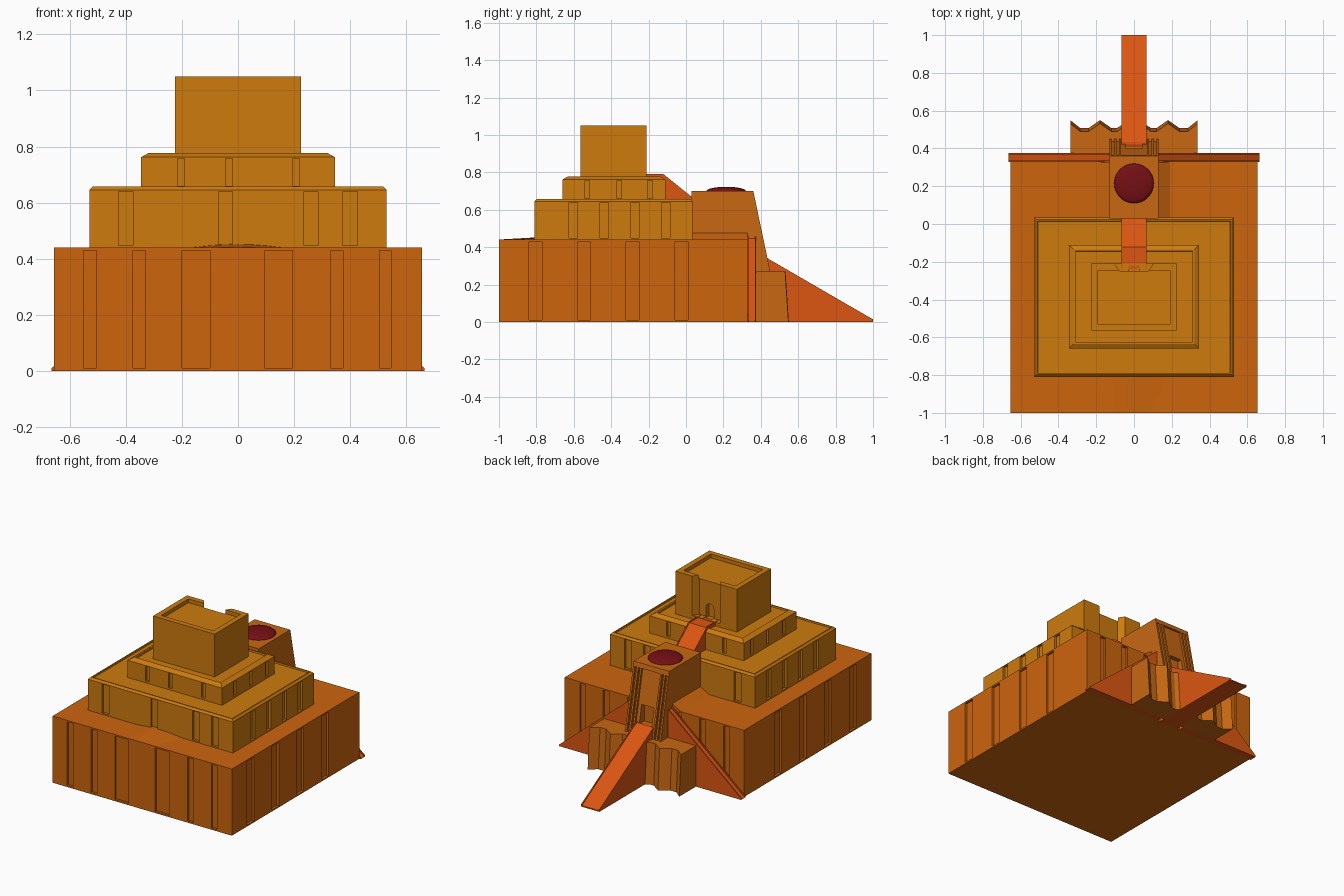
import bpy, bmesh, math

if "Cube" in bpy.data.objects:
    bpy.data.objects.remove(bpy.data.objects["Cube"])


def material(name, r, g, b):
    lin = lambda c: ((c / 255 + 0.055) / 1.055) ** 2.4 if c > 10 else c / 255 / 12.92
    m = bpy.data.materials.new(name)
    m.diffuse_color = (lin(r), lin(g), lin(b), 1)
    m.use_nodes = True
    m.node_tree.nodes["Principled BSDF"].inputs["Base Color"].default_value = m.diffuse_color
    return m


BRICK = material("burnt_brick", 205, 101, 13)
OCHRE = material("ochre_brick", 205, 123, 13)
STAIR = material("red_orange_stair", 219, 86, 17)
GATE = material("gate_brick", 200, 104, 18)
DOME = material("dark_red_dome", 118, 15, 20)


def add_object(name, bm, mat):
    bmesh.ops.recalc_face_normals(bm, faces=bm.faces)
    me = bpy.data.meshes.new(name)
    bm.to_mesh(me)
    bm.free()
    if mat:
        me.materials.append(mat)
    ob = bpy.data.objects.new(name, me)
    bpy.context.collection.objects.link(ob)
    return ob


def add_loft(bm, rings):
    """Closed solid through equal-length rings of points."""
    vs = [[bm.verts.new(p) for p in ring] for ring in rings]
    n = len(vs[0])
    for a, b in zip(vs, vs[1:]):
        for i in range(n):
            j = (i + 1) % n
            bm.faces.new((a[i], a[j], b[j], b[i]))
    bm.faces.new(vs[0][::-1])
    bm.faces.new(vs[-1])


def loft(name, solids, mat):
    bm = bmesh.new()
    for rings in solids:
        add_loft(bm, rings)
    return add_object(name, bm, mat)


def along_x(profile, x0, x1):
    return [[(x, y, z) for y, z in profile] for x in (x0, x1)]


def along_y(profile, y0, y1):
    return [[(x, y, z) for x, z in profile] for y in (y0, y1)]


def box(x0, x1, y0, y1, z0, z1):
    return along_x([(y0, z0), (y1, z0), (y1, z1), (y0, z1)], x0, x1)


def cut(ob, solids):
    """Carve solids out of an object, then drop the cutter."""
    cutter = loft(ob.name + "_cutter", solids, None)
    cutter.hide_render = True
    mod = ob.modifiers.new("carve", 'BOOLEAN')
    mod.operation, mod.solver, mod.object = 'DIFFERENCE', 'EXACT', cutter
    bpy.context.view_layer.objects.active = ob
    bpy.ops.object.modifier_apply(modifier=mod.name)
    bpy.data.objects.remove(cutter)
    return ob


def tier(name, hx, y0, y1, steps, mat):
    """Rectangular storey; steps are (inset, height) rings."""
    return loft(name, [[[(-hx + i, y0 + i, z), (hx - i, y0 + i, z),
                         (hx - i, y1 - i, z), (-hx + i, y1 - i, z)] for i, z in steps]], mat)


def niches(ob, hx, y0, y1, xs, ys, z0, z1, d):
    """Recessed wall panels on all four sides."""
    s = []
    for a, b in xs:
        s += [box(a, b, y0 - 0.1, y0 + d, z0, z1), box(a, b, y1 - d, y1 + 0.1, z0, z1)]
    for a, b in ys:
        s += [box(-hx - 0.1, -hx + d, a, b, z0, z1), box(hx - d, hx + 0.1, a, b, z0, z1)]
    cut(ob, s)


# Stepped storeys with wall niches
base = tier("base_storey", 0.655, -1, 0.33, [(0, 0), (0, 0.44)], BRICK)
niches(base, 0.655, -1, 0.33,
       [(-.55, -.505), (-.375, -.33), (-.2, -.1), (.095, .195), (.33, .375), (.505, .545)],
       [(-.84, -.77), (-.58, -.51), (-.32, -.25), (-.06, .01)], 0.01, 0.43, 0.015)

second = tier("second_storey", 0.53, -0.81, 0.035,
              [(0, .43), (0, .645), (.012, .657), (.02, .657), (.022, .648)], OCHRE)
niches(second, 0.53, -0.81, 0.035,
       [(-.425, -.375), (-.07, -.02), (.235, .285), (.375, .425)],
       [(-.625, -.58), (-.46, -.415), (-.295, -.25), (-.13, -.085)], 0.448, 0.64, 0.015)

third = tier("third_storey", 0.345, -0.66, -0.11,
             [(0, .64), (0, .762), (.026, .777), (.034, .777), (.036, .767)], OCHRE)
niches(third, 0.345, -0.66, -0.11,
       [(-.215, -.19), (-.045, -.02), (.195, .22)],
       [(-.54, -.515), (-.37, -.345), (-.205, -.18)], 0.66, 0.757, 0.015)

# Temple with sunken roof, entrance bay and arched door
temple = tier("temple", 0.225, -0.565, -0.21,
              [(0, .76), (0, 1.05), (.035, 1.05), (.035, 1.025)], OCHRE)
bay = [[(-.11, -.2, z), (.11, -.2, z), (.075, -.25, z), (-.075, -.25, z)] for z in (.79, 1.1)]
cut(temple, [bay])
arch = [(-.028, .78), (.028, .78)] + [(.028 * math.cos(t * math.pi / 8), .85 + .028 * math.sin(t * math.pi / 8))
                                      for t in range(9)]
cut(temple, [along_y(arch, -.28, -.22)])

# Slight swell of the base roof, front and beside the gate
swell = [[(x / 20, y, 0.435 + h * math.cos(x / 4 * math.pi / 2)) for x in range(-4, 5)]
         for y, h in ((-1, 0.006), (-0.79, 0.018))]
for ring in swell:
    ring += [(.2, ring[0][1], .43), (-.2, ring[0][1], .43)]
loft("roof_swell", [swell], BRICK)
loft("gate_plinth", [along_y([(-.2, .435), (-.13, .476), (.13, .476), (.2, .435)], .02, .329)], BRICK)

# Gate tower: recessed core, edge ribs and lintel on the battered face
def face(z, back=0.0):
    return 0.36 + (0.70 - z) * 0.21 - back


tower = loft("gate_tower", [along_x([(.03, .2), (face(.27, .014), .2), (face(.27, .014), .27),
                                     (face(.698, .014), .70), (.03, .70)], -.13, .13)], GATE)
cut(tower, [box(-.045, .045, .37, .6, .33, .45)])
ribs = [along_x([(.34, .67), (face(.67), .67), (face(.70), .70), (.34, .70)], -.13, .13)]
for s in (-1, 1):
    for a, b in ((.118, .13), (.092, .105), (.068, .08)):
        ribs.append(along_x([(.35, .2), (face(.27), .2), (face(.27), .27),
                             (face(.67), .67), (.34, .67)], s * a, s * b))
loft("gate_ribs", ribs, GATE)

# Shallow dome on the gate
bm = bmesh.new()
bmesh.ops.create_uvsphere(bm, u_segments=32, v_segments=16, radius=0.105)
bmesh.ops.scale(bm, verts=bm.verts, vec=(1, 1, 0.22))
bmesh.ops.translate(bm, verts=bm.verts, vec=(0, 0.215, 0.70))
dome = add_object("gate_dome", bm, DOME)
for p in dome.data.polygons:
    p.use_smooth = True

# Central stair with raised edges
def stair_profile(dz):
    return [(.33, 0), (1, 0), (1, .008 + dz), (.435, .335 + dz), (.42, .335 + dz), (.33, .3)]


loft("central_stair", [along_x(stair_profile(0), -.06, .06)] +
     [along_x(stair_profile(.006), s * .06, s * .067) for s in (-1, 1)], STAIR)

# Upper stair from the gate to the temple
def upper_profile(dz):
    return [(.05, .60), (.05, .648 + dz), (-.122, .787 + dz), (-.24, .787 + dz), (-.24, .65)]


loft("upper_stair", [along_x(upper_profile(0), -.06, .06)] +
     [along_x(upper_profile(.005), s * .06, s * .067) for s in (-1, 1)], STAIR)

# Flanking stairs along the back wall
flank = []
for s in (-1, 1):
    for a, b, dz in ((.335, .368, 0), (.328, .335, .01), (.368, .375, .01)):
        flank.append(along_y([(s * .09, 0), (s * .665, 0), (s * .665, dz),
                              (s * .13, .447 + dz), (s * .09, .447 + dz)], a, b))
loft("flank_stairs", flank, STAIR)

# Scalloped bastions either side of the central stair
bastions = []
for s in (-1, 1):
    front = [(.335, .53), (.285, .49), (.24, .49), (.18, .532), (.12, .49), (.09, .49), (.067, .505)]
    bastions.append([[(s * .067, .37, z), (s * .335, .37, z)] +
                     [(s * x, y + dy, z) for x, y in front]
                     for z, dy in ((0, .018), (.27, 0))])
loft("gate_bastions", bastions, GATE)
